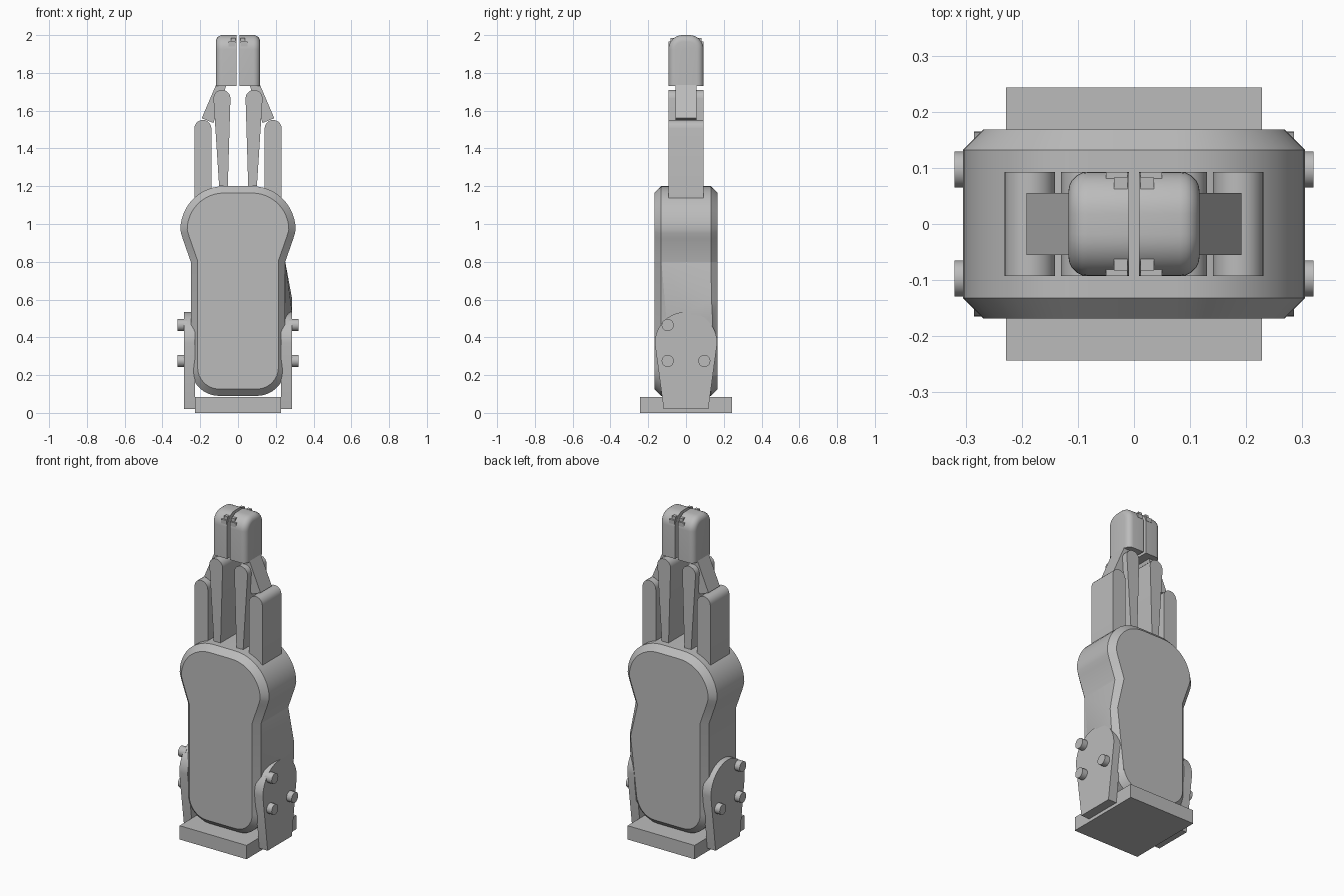
import bpy, bmesh, math
from mathutils import Vector

if "Cube" in bpy.data.objects:
    bpy.data.objects.remove(bpy.data.objects["Cube"])

grey = bpy.data.materials.new("plain grey")
grey.use_nodes = True
grey.diffuse_color = (0.5, 0.5, 0.5, 1)
grey.node_tree.nodes["Principled BSDF"].inputs["Base Color"].default_value = (0.5, 0.5, 0.5, 1)


def finish(name, bm):
    bmesh.ops.recalc_face_normals(bm, faces=bm.faces)
    mesh = bpy.data.meshes.new(name)
    bm.to_mesh(mesh)
    bm.free()
    mesh.materials.append(grey)
    mesh.shade_smooth()
    mesh.set_sharp_from_angle(angle=math.radians(30))
    obj = bpy.data.objects.new(name, mesh)
    bpy.context.collection.objects.link(obj)
    return obj


def arc(cx, cy, r, start, end, steps=10):
    """Points along a circular arc, angles in degrees."""
    angles = [math.radians(start + (end - start) * i / steps) for i in range(steps + 1)]
    return [(cx + r * math.cos(a), cy + r * math.sin(a)) for a in angles]


def prism(name, points, axis, lo, hi, bevel=0, segments=1, pick=None):
    """Extrude an (x, z) profile along y, or a (y, z) profile along x."""
    def place(p, d):
        return (p[0], d, p[1]) if axis == "y" else (d, p[0], p[1])
    bm = bmesh.new()
    a = [bm.verts.new(place(p, lo)) for p in points]
    b = [bm.verts.new(place(p, hi)) for p in points]
    bm.faces.new(a)
    bm.faces.new(b)
    for i in range(len(a)):
        j = (i + 1) % len(a)
        bm.faces.new((a[i], a[j], b[j], b[i]))
    bmesh.ops.recalc_face_normals(bm, faces=bm.faces)
    if bevel:
        k = 1 if axis == "y" else 0
        rim = [e for e in bm.edges
               if abs(e.verts[0].co[k] - e.verts[1].co[k]) < 1e-5
               and (pick is None or pick(e))]
        bmesh.ops.bevel(bm, geom=rim, offset=bevel, segments=segments,
                        profile=0.5, affect="EDGES", clamp_overlap=False)
    return finish(name, bm)


def box(name, x, y, z):
    return prism(name, [(x[0], z[0]), (x[1], z[0]), (x[1], z[1]), (x[0], z[1])], "y", *y)


# Base slab
box("base_plate", (-0.228, 0.228), (-0.243, 0.243), (0, 0.085))

# Chamfered housing, outlined by its right half and mirrored
half = arc(0.1, 0.24, 0.15, -90, 0, 8)
half += [(0.25, 0.8), (0.292, 0.92), (0.301, 0.95)]
half += arc(0.075, 0.97, 0.23, 0, 90, 12)
housing = half + [(-x, z) for x, z in reversed(half)]
prism("housing", housing, "y", -0.168, 0.168, bevel=0.036)

# Faceted bulge on one rear side of the housing
bm = bmesh.new()
for co in [(0.25, -0.13, 0.8), (0.25, 0.132, 0.8), (0.214, 0.168, 0.8),
           (0.287, 0.135, 0.6), (0.26, 0.168, 0.6), (0.286, 0.01, 0.53),
           (0.284, 0.14, 0.5), (0.25, -0.1, 0.45), (0.214, 0.168, 0.2),
           (0.25, 0.132, 0.2), (0.2, 0, 0.5)]:
    bm.verts.new(Vector(co))
bmesh.ops.convex_hull(bm, input=bm.verts)
finish("housing_bulge", bm)

for side, s in (("left", 1), ("right", -1)):
    # Side bracket with three bolts
    bracket = [(-0.118, 0.02), (0.118, 0.02)] + arc(0, 0.37, 0.165, 0, 180, 20)
    prism(side + "_bracket", bracket, "x", s * 0.228, s * 0.285)
    for n, (y, z) in enumerate([(-0.097, 0.275), (0.097, 0.275), (-0.097, 0.465)]):
        prism(f"{side}_bolt_{n + 1}", arc(y, z, 0.032, 0, 342, 19), "x", s * 0.27, s * 0.32)

    # Outer arm with a rounded end
    arm = [(0.141, 1.05), (0.231, 1.05)] + arc(0.186, 1.506, 0.045, 0, 180)
    prism(side + "_outer_arm", [(s * x, z) for x, z in arm], "y", -0.093, 0.093)

    # Tapered inner link
    link = [(0.054, 1.2), (0.1, 1.2)] + arc(0.085, 1.665, 0.045, 0, 180)
    prism(side + "_inner_link", [(s * x, z) for x, z in link], "y", -0.093, 0.093)

    # Slanted connector between the arms and the fingertip
    joint = [(0.13, 1.535), (0.192, 1.56), (0.115, 1.74), (0.06, 1.74)]
    prism(side + "_connector", [(s * x, z) for x, z in joint], "y", -0.055, 0.055)

    # Fingertip, rounded on top and softened on its outer side
    tip = [(-0.093, 1.73), (0.093, 1.73)]
    tip += arc(0.018, 1.925, 0.075, 0, 90, 8) + arc(-0.018, 1.925, 0.075, 90, 180, 8)
    prism(side + "_fingertip", tip, "x", s * 0.009, s * 0.117, bevel=0.035, segments=5,
          pick=lambda e: all(abs(v.co.x) > 0.1 for v in e.verts)
          and any(v.co.z > 1.8 for v in e.verts))

    # Small grip ridges at the top corners of the fingertip
    for end, t in (("front", -1), ("back", 1)):
        box(f"{side}_{end}_grip_ridge", (s * 0.012, s * 0.036),
            (t * 0.055, t * 0.083), (1.95, 1.985))
        box(f"{side}_{end}_grip_step", (s * 0.012, s * 0.05),
            (t * 0.06, t * 0.093), (1.94, 1.965))
